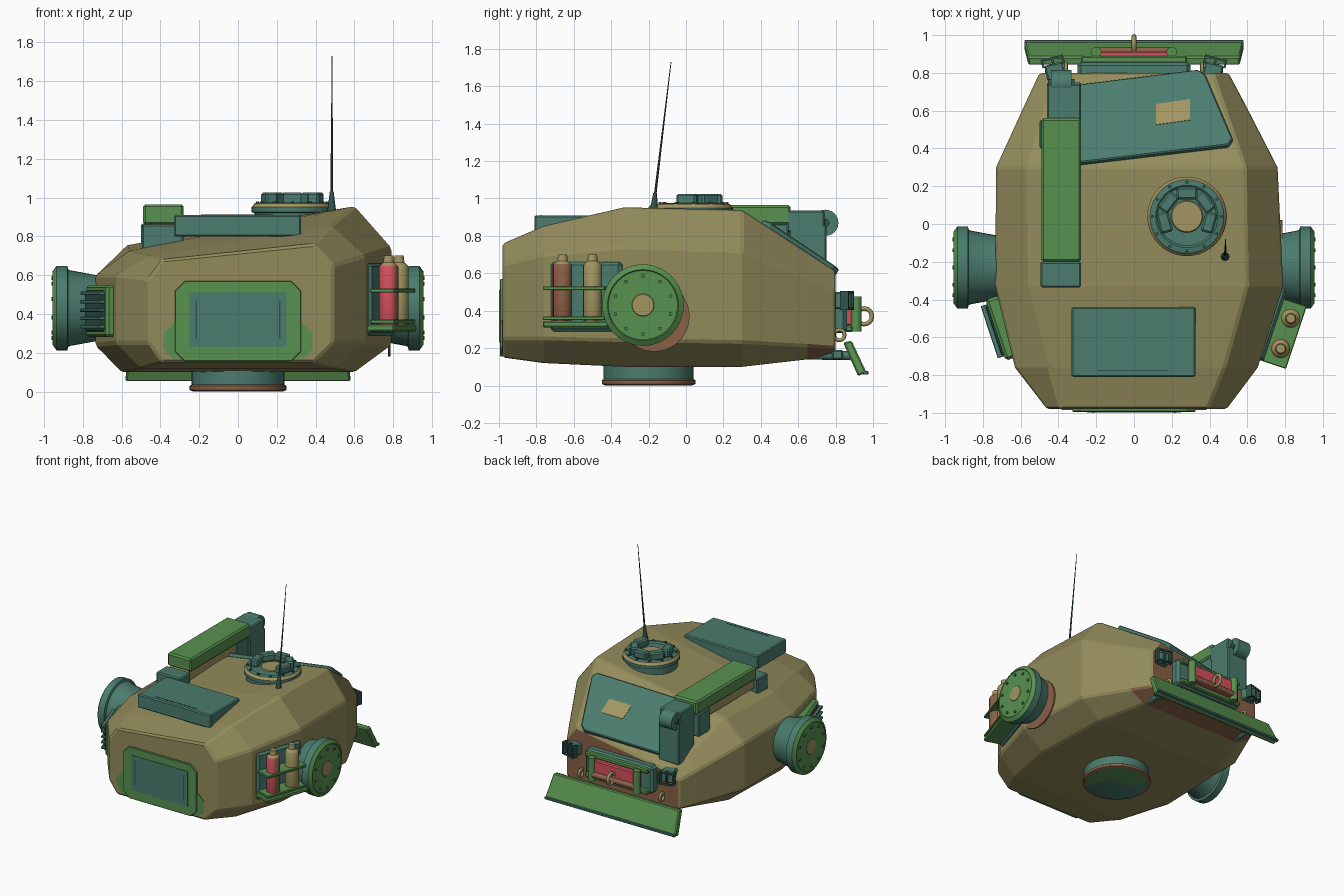
import bpy, bmesh
from math import pi, cos, sin, radians
from mathutils import Matrix, Vector

cube = bpy.data.objects.get("Cube")
if cube:
    bpy.data.objects.remove(cube, do_unlink=True)


def material(name, rgb):
    m = bpy.data.materials.new(name)
    m.use_nodes = True
    m.diffuse_color = (*rgb, 1)
    m.node_tree.nodes["Principled BSDF"].inputs["Base Color"].default_value = (*rgb, 1)
    return m


khaki = material("khaki", (.29, .26, .105))
teal = material("teal", (.07, .2, .155))
green = material("green", (.098, .285, .08))
red = material("red", (.66, .08, .11))
brown = material("brown", (.25, .12, .06))
sand = material("sand", (.36, .3, .12))
dark = material("dark teal", (.03, .085, .07))
ID = Matrix.Identity(4)


def finish(bm, name, mats, frame=ID, bevel=0, smooth=False):
    bmesh.ops.recalc_face_normals(bm, faces=bm.faces)
    mesh = bpy.data.meshes.new(name)
    bm.to_mesh(mesh)
    bm.free()
    ob = bpy.data.objects.new(name, mesh)
    bpy.context.collection.objects.link(ob)
    ob.matrix_world = frame
    for m in mats if isinstance(mats, (list, tuple)) else [mats]:
        mesh.materials.append(m)
    if bevel:
        mod = ob.modifiers.new("edge bevel", "BEVEL")
        mod.width, mod.segments, mod.limit_method = bevel, 1, "ANGLE"
    if smooth:
        bpy.ops.object.select_all(action="DESELECT")
        ob.select_set(True)
        bpy.context.view_layer.objects.active = ob
        bpy.ops.object.shade_smooth_by_angle(angle=radians(30))
    return ob


def loft(name, rings, mats, frame=ID, bevel=0, rule=None):
    bm = bmesh.new()
    loops = [[bm.verts.new(p) for p in ring] for ring in rings]
    for a, b in zip(loops, loops[1:]):
        for i in range(len(a)):
            j = (i + 1) % len(a)
            bm.faces.new((a[i], a[j], b[j], b[i]))
    bm.faces.new(loops[0])
    bm.faces.new(loops[-1])
    if rule:
        bm.normal_update()
        for f in bm.faces:
            f.material_index = rule(f.calc_center_median())
    return finish(bm, name, mats, frame, bevel)


def box(name, lo, hi, mats, frame=ID, bevel=.008):
    (x, y, z), (X, Y, Z) = lo, hi
    return loft(name, [[(x, y, h), (X, y, h), (X, Y, h), (x, Y, h)] for h in (z, Z)],
                mats, frame, bevel)


def lathe(name, profile, mats, frame=ID, n=32, rule=None):
    # profile is (radius, height) along local z
    bm = bmesh.new()
    loops = [[bm.verts.new((r * cos(2 * pi * i / n), r * sin(2 * pi * i / n), h))
              for i in range(n)] for r, h in profile]
    for k, (a, b) in enumerate(zip(loops, loops[1:])):
        for i in range(n):
            j = (i + 1) % n
            f = bm.faces.new((a[i], a[j], b[j], b[i]))
            f.material_index = rule(k, i) if rule else 0
    bm.faces.new(loops[0])
    f = bm.faces.new(loops[-1])
    f.material_index = rule(len(profile) - 1, 0) if rule else 0
    return finish(bm, name, mats, frame, smooth=True)


def rod(name, a, b, r, mats, r2=None, n=16, frame=ID):
    a, b = Vector(a), Vector(b)
    d = b - a
    m = frame @ Matrix.Translation(a) @ d.to_track_quat("Z", "Y").to_matrix().to_4x4()
    return lathe(name, [(r, 0), (r if r2 is None else r2, d.length)], mats, m, n)


def ring(name, loc, R, r, mat, rot):
    bpy.ops.mesh.primitive_torus_add(location=loc, rotation=rot, major_radius=R, minor_radius=r,
                                     major_segments=24, minor_segments=8)
    ob = bpy.context.object
    ob.name = name
    ob.data.materials.append(mat)
    bpy.ops.object.shade_smooth()


# Hull: station = y, half-widths low, side and top (left, right), heights low and high
def section(y, xb, xl, xr, tl, tr, zb, zc, zl, zr, ztl, ztr):
    return [(-xb, y, zb), (xb, y, zb), (xr, y, zc), (xr, y, zr),
            (tr, y, ztr), (tl, y, ztl), (xl, y, zl), (xl, y, zc)]


hull_rings = [section(-.98, .39, -.46, .49, -.39, .39, .15, .25, .58, .65, .68, .76),
              section(-.76, .5, -.63, .655, -.45, .48, .12, .25, .6, .7, .70, .855),
              section(-.33, .6, -.735, .79, -.56, .6, .1, .24, .6, .74, .725, .955),
              section(.3, .58, -.73, .76, -.57, .59, .1, .23, .6, .72, .755, .94),
              section(.65, .45, -.57, .58, -.465, .47, .14, .21, .48, .57, .561, .711),
              section(.8, .4, -.5, .5, -.42, .42, .16, .2, .43, .51, .479, .613)]
loft("hull", hull_rings, [khaki, brown], bevel=.012,
     rule=lambda c: int(c.y > .79 or (c.y > .6 and c.z < .2)))

# Turret base ring
lathe("base_ring", [(.23, 0), (.25, .008), (.25, .028), (.24, .035), (.24, .13)],
      [teal, brown, green], Matrix.Translation((0, -.2, 0)), 40,
      lambda k, i: 1 if k < 3 else 0)
rod("base_plate", (0, -.2, -.0), (0, -.2, .004), .225, green, n=40)

# Front panel: chamfered frame, inset plate and rails
def chamfered(w, z0, z1, c, y):
    return [(-w + c, y, z0), (w - c, y, z0), (w, y, z0 + c), (w, y, z1 - c),
            (w - c, y, z1), (-w + c, y, z1), (-w, y, z1 - c), (-w, y, z0 + c)]


loft("front_patch", [chamfered(.385, .17, .35, .05, y) for y in (-.985, -.978)], green)
loft("front_frame", [chamfered(.325, .155, .57, .05, y) for y in (-.995, -.97)], green, bevel=.004)
box("front_plate", (-.25, -.999, .23), (.25, -.99, .51), teal, bevel=0)
for s in (-1, 1):
    box("front_rail", (s * .215 - .004, -1, .27), (s * .215 + .004, -.995, .47), dark, bevel=0)

# Roof box
box("roof_box", (-.33, -.81, .80), (.325, -.44, .91), teal)
box("roof_box_slot", (-.19, -.777, .908), (.18, -.772, .912), dark, bevel=0)

# Side pods with riveted caps
for s, side in ((1, "left"), (-1, "right")):
    f = Matrix.Translation((s * .7, -.23, .43)) @ Matrix.Rotation(s * pi / 2, 4, "Y")
    lathe(side + "_pod", [(.17, 0), (.17, .03), (.195, .165), (.2, .175), (.218, .18), (.218, .235),
                          (.19, .255), (.185, .25), (.06, .25), (.057, .253)],
          [teal, green, sand], f, 40,
          lambda k, i: 2 if k > 7 else 1 if k > 4 else 0)
    for i in range(10):
        a = 2 * pi * i / 10
        p = Vector((.155 * cos(a), .155 * sin(a), .248))
        rod(side + "_pod_rivet", p, p + Vector((0, 0, .013)), .01, teal, n=8, frame=f)
rod("brown_patch", (.774, -.17, .37), (.785, -.17, .37), .19, brown, n=20)

# Canister rack
rack = Matrix.Translation((.725, -.53, 0)) @ Matrix.Rotation(radians(-18.4), 4, "Z")
box("rack_panel", (-.03, -.2, .29), (.025, .2, .66), teal, rack, .015)
box("rack_shelf", (0, -.2, .31), (.15, .17, .345), green, rack)
for z in (.36, .52):
    box("rack_bar", (.02, -.2, z - .01), (.15, .15, z + .01), green, rack, .004)
for y, body in ((.062, sand), (-.107, brown)):
    lathe("canister", [(.045, .34), (.05, .35), (.05, .64), (.045, .65), (.028, .665), (.024, .7)],
          [body, red, sand], rack @ Matrix.Translation((.09, y, 0)), 20,
          lambda k, i, b=body: 2 if k > 2 else int(b is brown and 4 < i < 18))

# Side vent
vent = Matrix.Translation((-.695, -.55, 0)) @ Matrix.Rotation(radians(198.4), 4, "Z")
box("vent_frame", (-.04, -.17, .28), (.04, .17, .55), green, vent, .015)
box("vent_body", (.02, -.14, .31), (.055, .14, .52), dark, vent)
for i in range(5):
    z = .325 + i * .043
    box("vent_slat", (.03, -.145, z), (.075, .145, z + .018), teal, vent, .003)

# Launcher arm
box("launcher_tube", (-.49, -.2, .86), (-.28, .56, .965), green, bevel=.012)
box("launcher_underside", (-.47, -.2, .78), (-.3, .5, .865), sand)
box("launcher_mount", (-.495, -.335, .7), (-.28, -.2, .86), teal)
box("launcher_bracket", (-.5, .4, .68), (-.29, .55, .865), teal)
box("launcher_leg", (-.46, .55, .52), (-.28, .75, .86), teal)
box("launcher_neck", (-.46, .54, .82), (-.28, .74, .935), teal)
rod("launcher_hinge", (-.44, .745, .87), (-.33, .745, .87), .07, teal, n=24)
rod("launcher_pin", (-.455, .745, .87), (-.315, .745, .87), .022, dark)

# Rear window follows the slope of the hull
def on_slope(x, y, h):
    n = Vector((-.16, .6, 1)).normalized()
    return Vector((x, y, 1.026 + .16 * x - .6 * y)) + n * h


outline = [(-.3, .31), (.5, .405), (.525, .44), (.38, .78), (.34, .805), (-.3, .725), (-.33, .69), (-.33, .34)]
loft("rear_window", [[on_slope(x, y, h) for x, y in outline] for h in (-.02, .028)], teal, bevel=.006)
patch = [(.12, .51), (.3, .535), (.3, .645), (.12, .62)]
loft("window_patch", [[on_slope(x, y, h) for x, y in patch] for h in (.026, .031)], sand)

# Cupola with periscopes
cup = Matrix.Translation((.28, .04, 0))
lathe("cupola", [(.195, .82), (.195, .92), (.21, .925), (.21, .95), (.2, .962), (.195, .97), (.165, .975),
                 (.155, .965), (.085, .965), (.08, .972)], [teal, sand], cup, 40,
      lambda k, i: int(k in (3, 4) or k > 7))
for i in range(5):
    f = cup @ Matrix.Rotation(radians(-15 + 52.5 * i), 4, "Z")
    box("periscope", (.09, -.055, .965), (.155, .055, 1.025), teal, f, .01)
for i in range(12):
    f = cup @ Matrix.Rotation(2 * pi * i / 12, 4, "Z")
    box("cupola_bolt", (.172, -.008, .965), (.188, .008, .98), dark, f, 0)

# Antenna
rod("antenna_base", (.483, -.175, .9), (.483, -.165, 1.03), .026, dark, .01)
rod("antenna", (.483, -.165, 1.02), (.485, -.08, 1.73), .007, dark, .002, n=8)

# Rear winch unit
box("winch_back", (-.3, .76, .28), (.3, .86, .5), teal, bevel=.02)
for z in (.285, .455):
    box("winch_rail", (-.28, .85, z), (.28, .89, z + .035), green)
box("winch_drum", (-.2, .84, .32), (.2, .915, .455), red)
rod("winch_bar", (-.2, .915, .34), (.2, .915, .34), .022, brown)
ring("tow_ring", (0, .952, .37), .042, .012, sand, (0, pi / 2, 0))

# Blade and parts repeated on both sides of the rear
blade = [(.84, .23, .56), (.885, .24, .56), (.965, .07, .58), (.92, .05, .58)]
loft("rear_blade", [[(s * w, y, z) for y, z, w in blade] for s in (-1, 1)], green, bevel=.008)
box("blade_lip", (-.58, .945, .058), (.58, .975, .078), teal, bevel=.004)
for s in (-1, 1):
    rod("winch_post", (s * .2, .91, .29), (s * .2, .91, .475), .028, green)
    rod("blade_arm", (s * .42, .6, .165), (s * .42, .88, .16), .025, teal)
    box("blade_joint", (s * .42 - .05, .78, .14), (s * .42 + .05, .84, .19), teal)
    ring("tow_eye", (s * .36, .82, .27), .028, .01, sand, (0, pi / 2, 0))
    f = Matrix.Translation((s * .42, .82, .45)) @ Matrix.Rotation(-s * .25, 4, "Z")
    box("lamp", (-.05, -.06, -.04), (.05, .03, .05), teal, f)
    for x in (-.055, 0, .055):
        box("lamp_guard", (x - .006, .02, -.045), (x + .006, .065, .055), dark, f, 0)
    for z in (-.045, .043):
        box("lamp_guard_rail", (-.06, .053, z), (.06, .065, z + .012), dark, f, 0)
